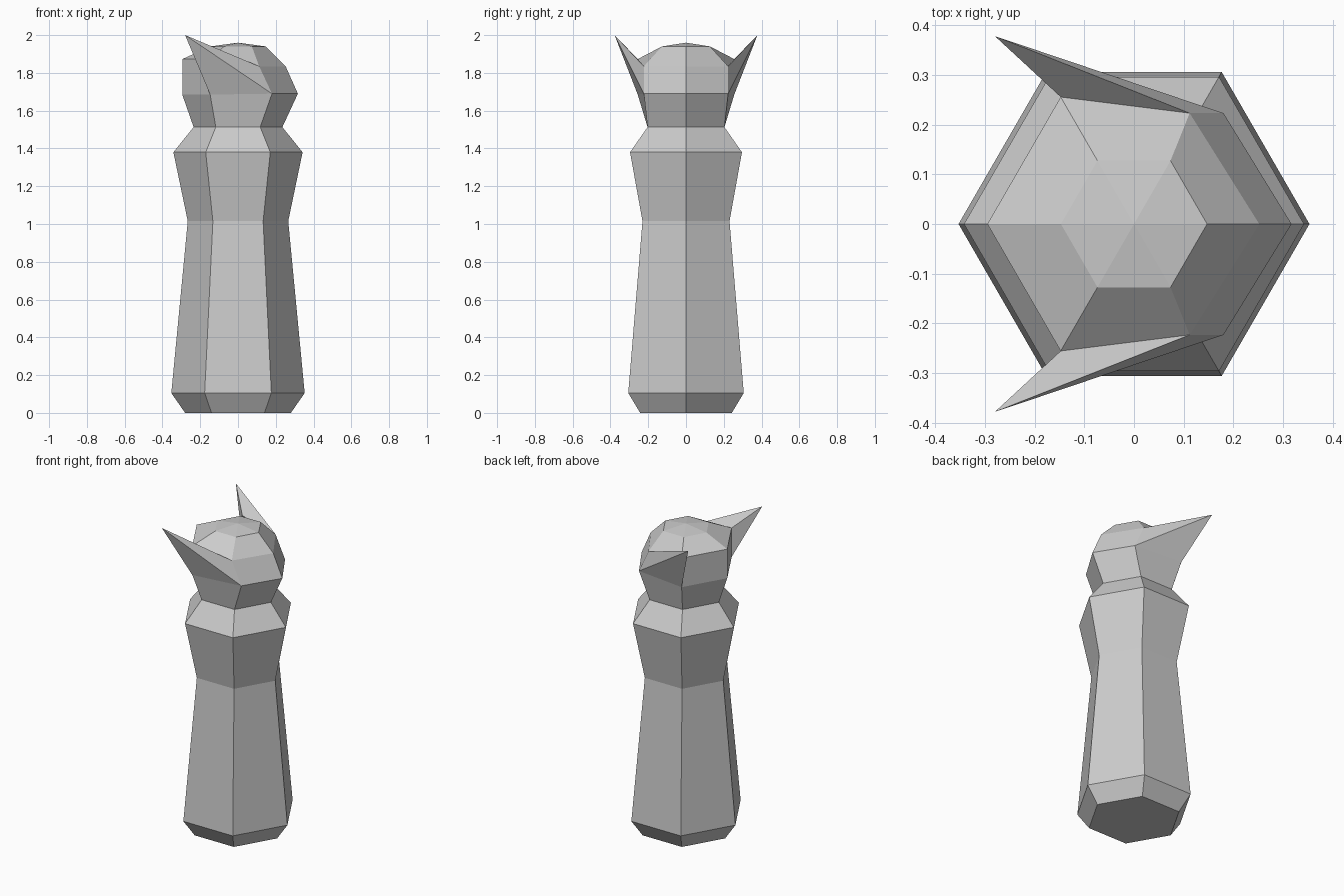
import bpy, bmesh
from math import cos, sin, pi

if "Cube" in bpy.data.objects:
    bpy.data.objects.remove(bpy.data.objects["Cube"])


def hexagon(r, z):
    # corners run anticlockwise, starting at +x
    return [(r * cos(i * pi / 3), r * sin(i * pi / 3), z) for i in range(6)]


def brow_ring(r, z, tip_x, side_x, side_y, z_right):
    # hexagon whose +x half is reshaped into the face
    ring = hexagon(r, z)
    ring[0] = (tip_x, 0, z_right)
    ring[1] = (side_x, side_y, z_right)
    ring[5] = (side_x, -side_y, z_right)
    return ring


def loft(bm, rings):
    # returns the side faces of each band
    vs = [[bm.verts.new(p) for p in ring] for ring in rings]
    bands = [[bm.faces.new((a[i], a[(i + 1) % 6], b[(i + 1) % 6], b[i]))
              for i in range(6)] for a, b in zip(vs, vs[1:])]
    return vs, bands


def finish(bm, name):
    bmesh.ops.recalc_face_normals(bm, faces=bm.faces[:])
    mesh = bpy.data.meshes.new(name)
    bm.to_mesh(mesh)
    bm.free()
    obj = bpy.data.objects.new(name, mesh)
    bpy.context.collection.objects.link(obj)
    return obj


# Body: hexagonal base, waist, shoulders and neck
bm = bmesh.new()
profile = [(0.28, 0), (0.353, 0.105), (0.266, 1.015), (0.342, 1.38), (0.235, 1.513)]
vs, _ = loft(bm, [hexagon(r, z) for r, z in profile])
bm.faces.new(vs[0][::-1])
bm.faces.new(vs[-1])
finish(bm, "body")

# Head: lofted rings closed by a low cap
bm = bmesh.new()
vs, bands = loft(bm, [
    hexagon(0.235, 1.513),
    brow_ring(0.295, 1.685, 0.317, 0.18, 0.223, 1.69),
    brow_ring(0.295, 1.873, 0.252, 0.112, 0.223, 1.835),
    hexagon(0.147, 1.94),
])
bm.faces.new(vs[0][::-1])
cap = bm.faces.new(vs[-1])
bmesh.ops.poke(bm, faces=[cap])["verts"][0].co = (0, 0, 1.96)

# Ears: the two side faces drawn out to points
for index, side in ((1, 1), (4, -1)):
    tip = bmesh.ops.poke(bm, faces=[bands[1][index]])["verts"][0]
    tip.co = (-0.28, side * 0.378, 2.0)
finish(bm, "head_with_ears")
